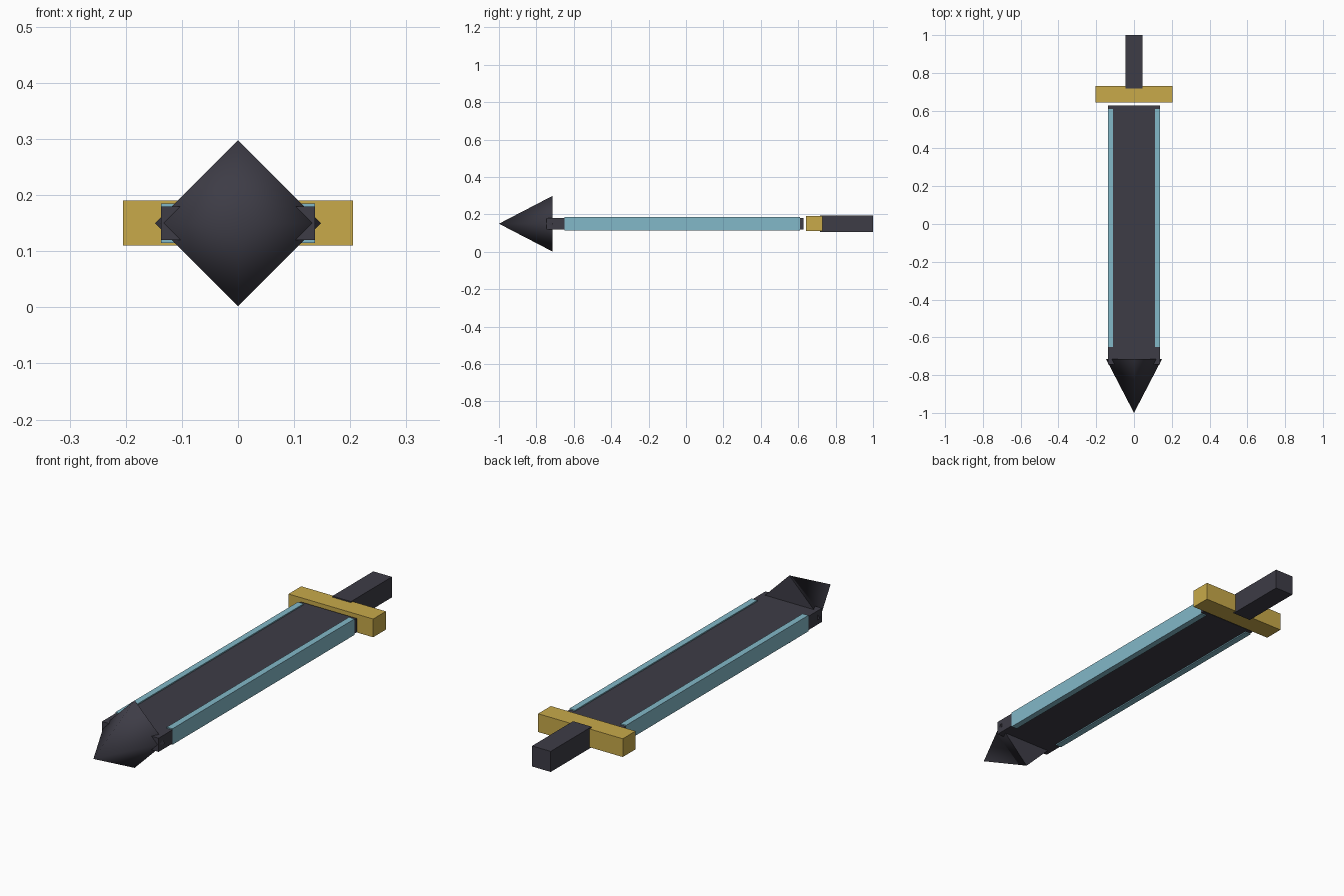
import bpy
import math

cube = bpy.data.objects.get("Cube")
if cube:
    bpy.data.objects.remove(cube, do_unlink=True)


def make_material(name, color):
    mat = bpy.data.materials.new(name)
    mat.use_nodes = True
    mat.diffuse_color = (*color, 1)
    mat.node_tree.nodes["Principled BSDF"].inputs["Base Color"].default_value = (*color, 1)
    return mat


dark = make_material("dark_steel", (0.047, 0.045, 0.061))
gold = make_material("gold", (0.58, 0.40, 0.068))
teal = make_material("pale_teal", (0.225, 0.48, 0.58))

MID = 0.15  # height of the sword's centre line


def box(name, mat, x, y, half_height):
    """Box from x and y ranges, centred on the sword's centre line."""
    bpy.ops.mesh.primitive_cube_add(size=1)
    obj = bpy.context.object
    obj.name = name
    obj.location = (sum(x) / 2, sum(y) / 2, MID)
    obj.scale = (x[1] - x[0], y[1] - y[0], 2 * half_height)
    bpy.ops.object.transform_apply(location=True, rotation=False, scale=True)
    obj.data.materials.append(mat)
    return obj


# Blade, guard and grip
box("blade", dark, (-0.137, 0.137), (-0.745, 0.627), 0.03)
box("guard", gold, (-0.205, 0.205), (0.642, 0.73), 0.04)
box("grip", dark, (-0.045, 0.045), (0.717, 1.0), 0.045)

# Glowing strip along each edge of the blade
for side, x in (("left", (0.11, 0.1375)), ("right", (-0.1375, -0.11))):
    box(side + "_edge_strip", teal, x, (-0.65, 0.61), 0.035)

# Four-sided pointed tip, corners up, down and sideways
bpy.ops.mesh.primitive_cone_add(vertices=4, radius1=0.148, radius2=0, depth=0.285,
                                location=(0, -0.8575, MID),
                                rotation=(math.pi / 2, 0, 0))
tip = bpy.context.object
tip.name = "tip"
tip.data.materials.append(dark)
bpy.ops.object.transform_apply(location=True, rotation=True, scale=True)
bpy.ops.object.shade_smooth_by_angle(angle=math.radians(95))
